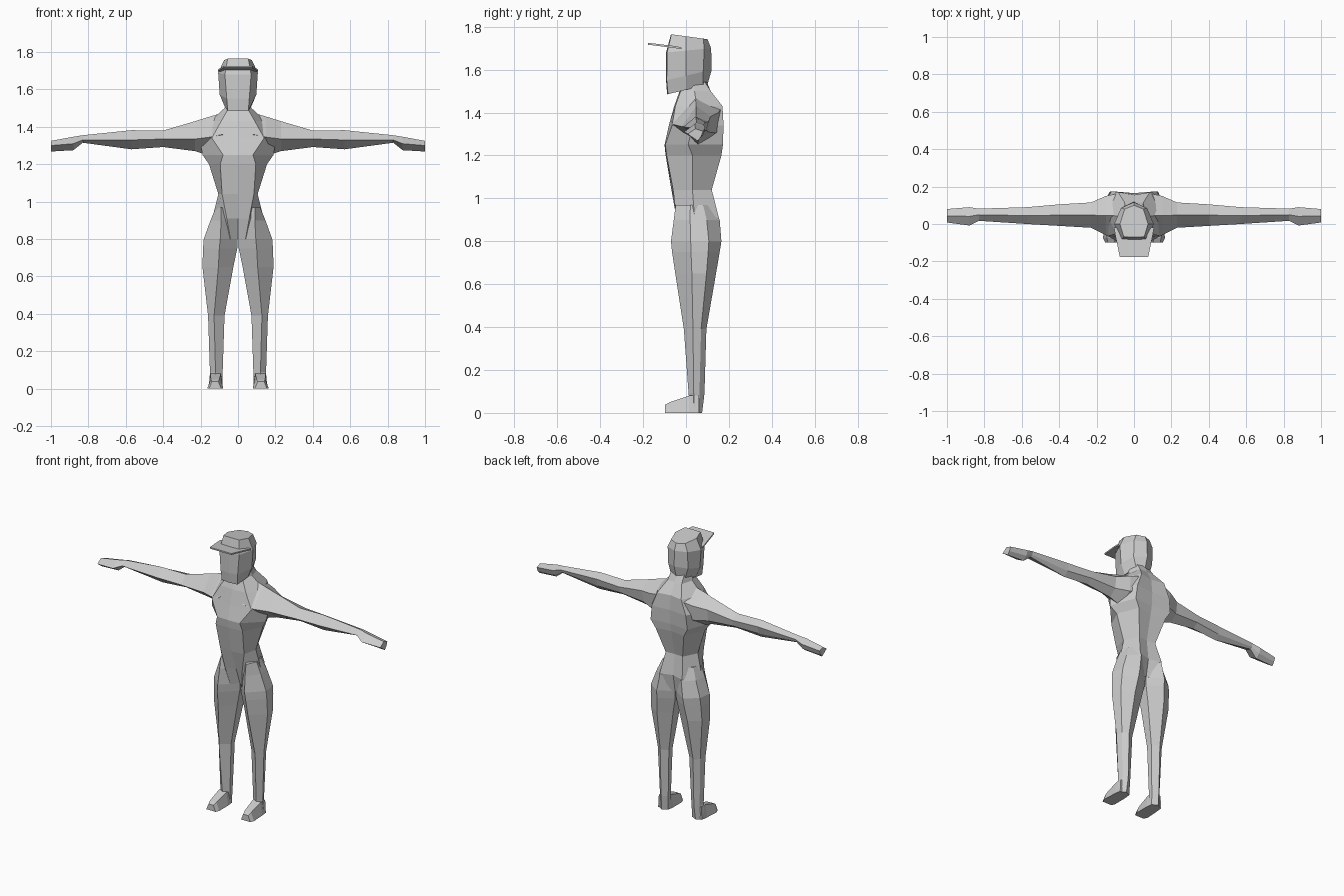
import bpy, bmesh

grey = bpy.data.materials.new("plain grey")
grey.diffuse_color = (0.6, 0.6, 0.6, 1)


def loft(name, rings, mirror=False):
    """Skin a chain of equal-length rings, cap both ends, optionally mirror in x."""
    bm = bmesh.new()
    loops = [[bm.verts.new(p) for p in r] for r in rings]
    n = len(loops[0])
    for a, b in zip(loops, loops[1:]):
        for i in range(n):
            j = (i + 1) % n
            bm.faces.new((a[i], a[j], b[j], b[i]))
    bm.faces.new(loops[0])
    bm.faces.new(loops[-1])
    bmesh.ops.recalc_face_normals(bm, faces=bm.faces)
    me = bpy.data.meshes.new(name)
    bm.to_mesh(me)
    bm.free()
    me.materials.append(grey)
    ob = bpy.data.objects.new(name, me)
    bpy.context.collection.objects.link(ob)
    if mirror:
        m = ob.modifiers.new("other side", 'MIRROR')
        m.use_mirror_merge = False
    return ob


def symmetric(zf, zb, yf, front, side, back, yb):
    """Eight-sided ring; height runs from zf at the face side to zb at the back."""
    half = [(0, yf), front, side, back, (0, yb)]
    pts = half + [(-x, y) for x, y in reversed(half[1:-1])]
    return [(x, y, zf + (zb - zf) * (y - yf) / (yb - yf)) for x, y in pts]


# torso with neck: z, front centre y, front corner, side, back corner, back centre y
torso = [
    (0.80, 0.02, (0.04, -0.02), (0.13, 0.05), (0.08, 0.14), 0.11),
    (0.91, -0.02, (0.06, -0.045), (0.138, 0.04), (0.08, 0.153), 0.13),
    (1.04, -0.068, (0.085, -0.06), (0.105, 0.03), (0.06, 0.12), 0.115),
    (1.20, -0.095, (0.095, -0.09), (0.155, 0.03), (0.10, 0.165), 0.15),
    (1.25, -0.10, (0.08, -0.097), (0.19, 0.01), (0.13, 0.172), 0.16),
    (1.34, -0.08, (0.14, -0.065), (0.205, 0.03), (0.12, 0.175), 0.165),
    (1.43, -0.055, (0.09, -0.05), (0.15, 0.05), (0.085, 0.17), 0.155),
    (1.50, -0.03, (0.05, -0.025), (0.072, 0.04), (0.05, 0.115), 0.115),
    (1.56, -0.02, (0.04, -0.015), (0.055, 0.03), (0.045, 0.075), 0.09),
]
loft("torso", [symmetric(r[0], r[0], *r[1:]) for r in torso])

# head and cap crown
loft("head", [
    symmetric(1.485, 1.53, -0.088, (0.055, -0.084), (0.07, 0.0), (0.05, 0.08), 0.10),
    symmetric(1.55, 1.60, -0.093, (0.06, -0.09), (0.098, 0.0), (0.07, 0.08), 0.12),
    symmetric(1.68, 1.70, -0.093, (0.07, -0.088), (0.106, 0.0), (0.07, 0.085), 0.117),
    symmetric(1.765, 1.742, -0.07, (0.055, -0.068), (0.075, 0.0), (0.05, 0.08), 0.10),
])

# cap brim, a thin plate tapering forward
loft("cap_brim", [[(-w, y, z), (w, y, z), (w, y, z + 0.009), (-w, y, z + 0.009)]
                  for y, w, z in [(-0.02, 0.107, 1.695), (-0.06, 0.1, 1.702),
                                  (-0.176, 0.076, 1.716)]])


# arms: x, top z, middle z, bottom z, front y, back y
def arm_ring(x, zt, zm, zb, yf, yb):
    c = (yf + yb) / 2
    return [(x, yf, zm), (x, c, zt), (x, yb, zm + (zt - zm) * 0.5),
            (x, yb - 0.01, zm - (zm - zb) * 0.4), (x, c + 0.01, zb)]


arm = [
    (0.08, 1.475, 1.36, 1.25, -0.07, 0.165),
    (0.15, 1.455, 1.345, 1.245, -0.06, 0.15),
    (0.23, 1.43, 1.335, 1.27, -0.02, 0.115),
    (0.40, 1.38, 1.335, 1.292, -0.01, 0.105),
    (0.57, 1.382, 1.33, 1.28, 0.0, 0.09),
    (0.83, 1.355, 1.33, 1.315, 0.017, 0.082),
    (0.88, 1.347, 1.31, 1.275, -0.008, 0.09),
    (1.00, 1.325, 1.30, 1.268, 0.008, 0.08),
]
loft("arms", [arm_ring(*r) for r in arm], mirror=True)


# legs: z, inner x, outer x, front ridge x, front y, middle y, back y
def leg_ring(z, xi, xo, xf, yf, ym, yb):
    d = (yb - yf) * 0.12
    return [(xf, yf, z), (xo, ym - d, z), (xo - 0.01, ym + 2 * d, z),
            ((xi + xo) / 2, yb, z), (xi, ym + 2 * d, z), (xi, ym - d, z)]


leg = [
    (0.97, 0.03, 0.118, 0.09, -0.048, 0.04, 0.118),
    (0.90, 0.005, 0.147, 0.09, -0.057, 0.045, 0.157),
    (0.80, 0.002, 0.183, 0.095, -0.07, 0.05, 0.165),
    (0.75, 0.004, 0.187, 0.10, -0.065, 0.05, 0.157),
    (0.65, 0.025, 0.19, 0.105, -0.05, 0.05, 0.14),
    (0.39, 0.072, 0.16, 0.128, -0.01, 0.045, 0.095),
    (0.09, 0.082, 0.15, 0.12, 0.012, 0.045, 0.086),
    (0.00, 0.085, 0.155, 0.115, 0.02, 0.045, 0.075),
]
loft("legs", [leg_ring(*r) for r in leg], mirror=True)

# feet: y, inner x, outer x, top half narrowing, height
foot = [(0.06, 0.085, 0.155, 0.005, 0.08), (0.015, 0.08, 0.16, 0.012, 0.08),
        (-0.075, 0.08, 0.165, 0.02, 0.05), (-0.098, 0.09, 0.155, 0.015, 0.038)]
loft("feet", [[(a, y, 0), (b, y, 0), (b - t, y, h), (a + t, y, h)]
              for y, a, b, t, h in foot], mirror=True)
